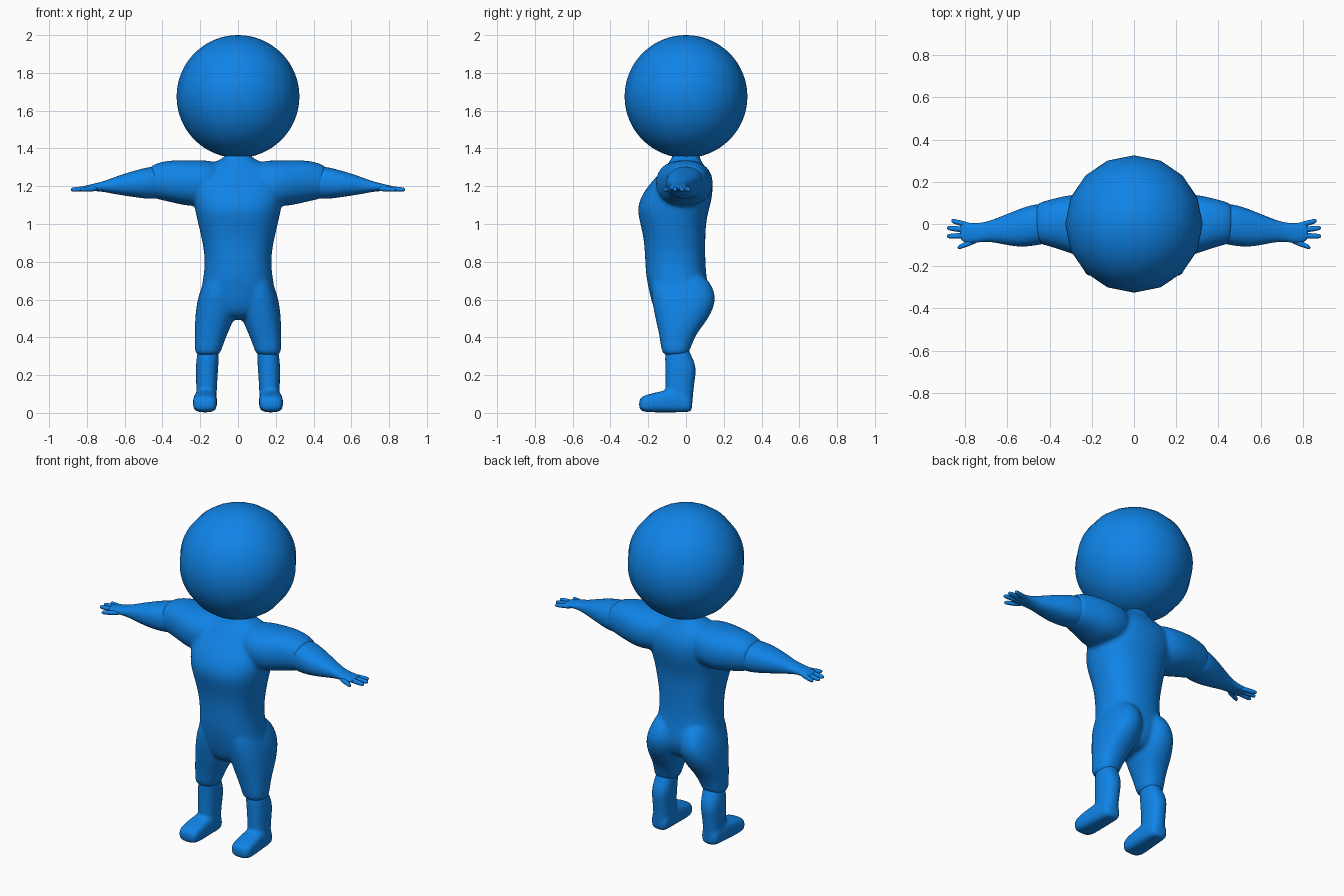
import bpy, bmesh, math

cube = bpy.data.objects.get("Cube")
if cube:
    bpy.data.objects.remove(cube)

blue = bpy.data.materials.new("bright_blue")
blue.use_nodes = True
blue.diffuse_color = (0.005, 0.23, 0.8, 1)
blue.node_tree.nodes["Principled BSDF"].inputs["Base Color"].default_value = blue.diffuse_color

AXES = {"x": (0, 1, 2), "y": (1, 0, 2), "z": (2, 0, 1)}
SIDES = 16


def loft(bm, axis, rings, side=1, power=2.3):
    """Skin rounded rings; each is (position, low, high, low, high) on the other two axes."""
    loops = []
    for pos, a0, a1, b0, b1 in rings:
        loop = []
        for k in range(SIDES):
            t = math.tau * k / SIDES
            c, s = math.cos(t), math.sin(t)
            c = math.copysign(abs(c) ** (2 / power), c)
            s = math.copysign(abs(s) ** (2 / power), s)
            co = [0, 0, 0]
            main, first, second = AXES[axis]
            co[main] = pos
            co[first] = (a0 + a1) / 2 + c * (a1 - a0) / 2
            co[second] = (b0 + b1) / 2 + s * (b1 - b0) / 2
            co[0] *= side
            loop.append(bm.verts.new(co))
        loops.append(loop)
    for lower, upper in zip(loops, loops[1:]):
        for k in range(SIDES):
            n = (k + 1) % SIDES
            bm.faces.new((lower[k], lower[n], upper[n], upper[k]))
    bm.faces.new(loops[0][::-1])
    bm.faces.new(loops[-1])


def finish(bm, name, voxel=0, smoothing=0):
    """Turn the lofts into a smooth object, fused together when a voxel size is given."""
    bmesh.ops.recalc_face_normals(bm, faces=bm.faces)
    mesh = bpy.data.meshes.new(name)
    bm.to_mesh(mesh)
    bm.free()
    mesh.materials.append(blue)
    mesh.shade_smooth()
    obj = bpy.data.objects.new(name, mesh)
    bpy.context.collection.objects.link(obj)
    obj.modifiers.new("round", "SUBSURF").levels = 2
    obj.modifiers["round"].render_levels = 2
    if voxel:
        fuse = obj.modifiers.new("fuse", "REMESH")
        fuse.mode = "VOXEL"
        fuse.voxel_size = voxel
        fuse.use_smooth_shade = True
        blend = obj.modifiers.new("blend", "SMOOTH")
        blend.factor = 0.5
        blend.iterations = smoothing
    return obj


# Head
bm = bmesh.new()
bmesh.ops.create_uvsphere(bm, u_segments=16, v_segments=32, radius=0.325)
bmesh.ops.translate(bm, verts=bm.verts, vec=(0, 0, 1.675))
head = finish(bm, "head")
head.modifiers.clear()

# Torso with neck, fused with the thighs and upper arms
bm = bmesh.new()
loft(bm, "z", [
    (0.49, -.07, .07, -.13, .06),
    (0.55, -.16, .16, -.175, .11),
    (0.63, -.205, .205, -.195, .13),
    (0.72, -.185, .185, -.215, .11),
    (0.82, -.177, .177, -.22, .105),
    (0.92, -.195, .195, -.225, .105),
    (1.02, -.22, .22, -.25, .11),
    (1.09, -.235, .235, -.265, .13),
    (1.18, -.25, .25, -.225, .15),
    (1.26, -.25, .25, -.15, .135),
    (1.32, -.17, .17, -.1, .09),
    (1.345, -.06, .06, -.075, .075),
    (1.42, -.055, .055, -.06, .06),
])
for side in (1, -1):
    # Thigh and buttock
    loft(bm, "z", [
        (0.30, .095, .228, -.125, .01),
        (0.34, .085, .23, -.132, .025),
        (0.42, .055, .23, -.145, .055),
        (0.50, .015, .23, -.165, .125),
        (0.60, .005, .218, -.185, .168),
        (0.68, .01, .19, -.19, .14),
        (0.75, .03, .16, -.17, .08),
    ], side)
    # Upper arm
    loft(bm, "x", [
        (0.08, -.14, .11, 1.12, 1.335),
        (0.20, -.17, .145, 1.09, 1.34),
        (0.28, -.15, .145, 1.095, 1.34),
        (0.36, -.12, .128, 1.115, 1.34),
        (0.43, -.10, .11, 1.13, 1.325),
        (0.48, -.085, .09, 1.15, 1.30),
    ], side)
finish(bm, "body", voxel=0.011, smoothing=5)

for side, label in ((1, "left"), (-1, "right")):
    # Lower leg with foot
    bm = bmesh.new()
    loft(bm, "z", [
        (0.40, .10, .20, -.10, .00),
        (0.33, .10, .215, -.112, .012),
        (0.25, .102, .226, -.112, .062),
        (0.16, .11, .222, -.11, .045),
        (0.08, .112, .222, -.11, .038),
        (0.01, .115, .225, -.10, .034),
    ], side)
    loft(bm, "y", [
        (0.035, .12, .218, .005, .08),
        (0.00, .112, .225, .002, .12),
        (-0.10, .11, .235, .002, .125),
        (-0.17, .11, .24, .002, .105),
        (-0.22, .112, .24, .004, .095),
        (-0.25, .125, .225, .015, .075),
    ], side, power=3.2)
    finish(bm, label + "_lower_leg", voxel=0.01, smoothing=4)

    # Forearm with palm
    bm = bmesh.new()
    loft(bm, "x", [
        (0.36, -.07, .08, 1.16, 1.28),
        (0.42, -.095, .10, 1.13, 1.31),
        (0.49, -.108, .092, 1.132, 1.30),
        (0.56, -.11, .066, 1.143, 1.28),
        (0.64, -.092, .032, 1.155, 1.255),
        (0.70, -.083, .01, 1.168, 1.23),
        (0.75, -.09, .003, 1.174, 1.217),
        (0.80, -.09, .01, 1.175, 1.205),
        (0.825, -.075, .005, 1.178, 1.20),
    ], side)
    # Fingers and thumb: base x, base y, tip x, tip y
    for x0, y0, x1, y1 in ((.77, -.01, .865, .016), (.78, -.03, .885, -.018),
                           (.78, -.055, .885, -.058), (.74, -.075, .835, -.112)):
        rings = []
        for f, r in ((0, .012), (.3, .014), (.7, .013), (.93, .011), (1, .006)):
            y, z = y0 + (y1 - y0) * f, 1.188 - .006 * f
            rings.append((x0 + (x1 - x0) * f, y - r, y + r, z - r, z + r))
        loft(bm, "x", rings, side, power=2)
    finish(bm, label + "_forearm_and_hand")
